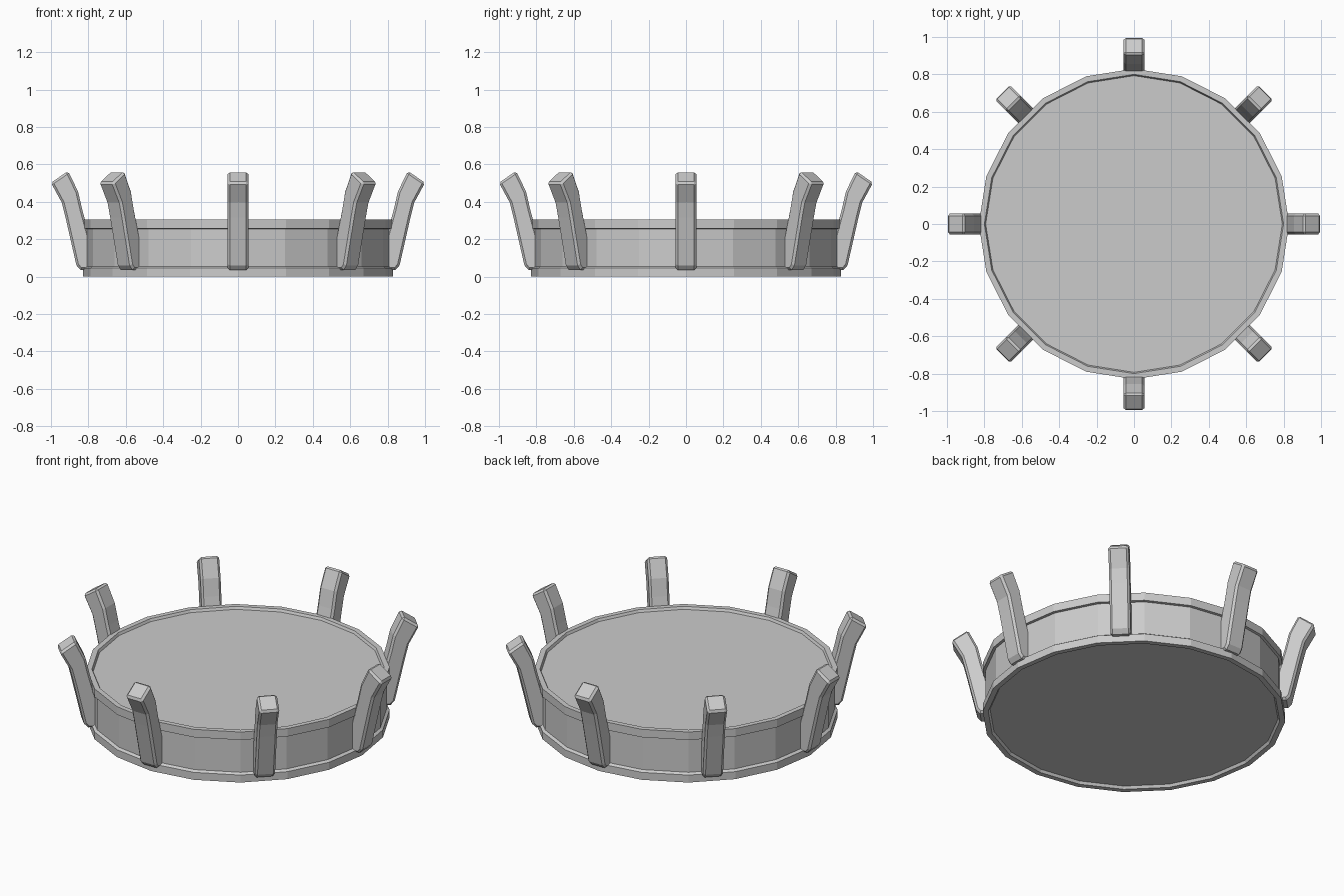
import bpy, bmesh
from math import pi, cos, sin
from mathutils import Matrix

if "Cube" in bpy.data.objects:
    bpy.data.objects.remove(bpy.data.objects["Cube"])

SIDES = 20


def make_object(name, bm):
    bmesh.ops.recalc_face_normals(bm, faces=bm.faces[:])
    mesh = bpy.data.meshes.new(name)
    bm.to_mesh(mesh)
    bm.free()
    obj = bpy.data.objects.new(name, mesh)
    bpy.context.collection.objects.link(obj)
    return obj


# Drum: 20-sided turned body with raised rims and shallow recessed discs
profile = [(0.79, 0.015), (0.80, 0.0), (0.83, 0.0), (0.83, 0.045), (0.815, 0.055),
           (0.815, 0.255), (0.83, 0.257), (0.83, 0.305), (0.80, 0.305), (0.793, 0.29)]
bm = bmesh.new()
rings = [[bm.verts.new((r * cos(2 * pi * i / SIDES), r * sin(2 * pi * i / SIDES), z))
          for i in range(SIDES)] for r, z in profile]
for low, high in zip(rings, rings[1:]):
    for i in range(SIDES):
        j = (i + 1) % SIDES
        bm.faces.new((low[i], low[j], high[j], high[i]))
bm.faces.new(rings[0][::-1])
bm.faces.new(rings[-1])
make_object("drum", bm)

# Prongs: eight bent, bevelled bars flaring outward around the drum
side = [(0.79, 0.037), (0.842, 0.035), (0.864, 0.06), (0.922, 0.315), (0.942, 0.395),
        (1.0, 0.502), (0.908, 0.564), (0.855, 0.454), (0.832, 0.355), (0.79, 0.20)]
HALF = 0.056
for k in range(8):
    bm = bmesh.new()
    left = [bm.verts.new((r, -HALF, z)) for r, z in side]
    right = [bm.verts.new((r, HALF, z)) for r, z in side]
    n = len(side)
    for i in range(n):
        j = (i + 1) % n
        bm.faces.new((left[i], left[j], right[j], right[i]))
    bm.faces.new(left[::-1])
    bm.faces.new(right)
    bmesh.ops.recalc_face_normals(bm, faces=bm.faces[:])
    sharp = [e for e in bm.edges if e.calc_face_angle(0) > 1.0]
    bmesh.ops.bevel(bm, geom=sharp, offset=0.012, segments=1, affect='EDGES', profile=0.5)
    bm.transform(Matrix.Rotation(k * pi / 4, 4, 'Z'))
    make_object(f"prong_{k + 1}", bm)
